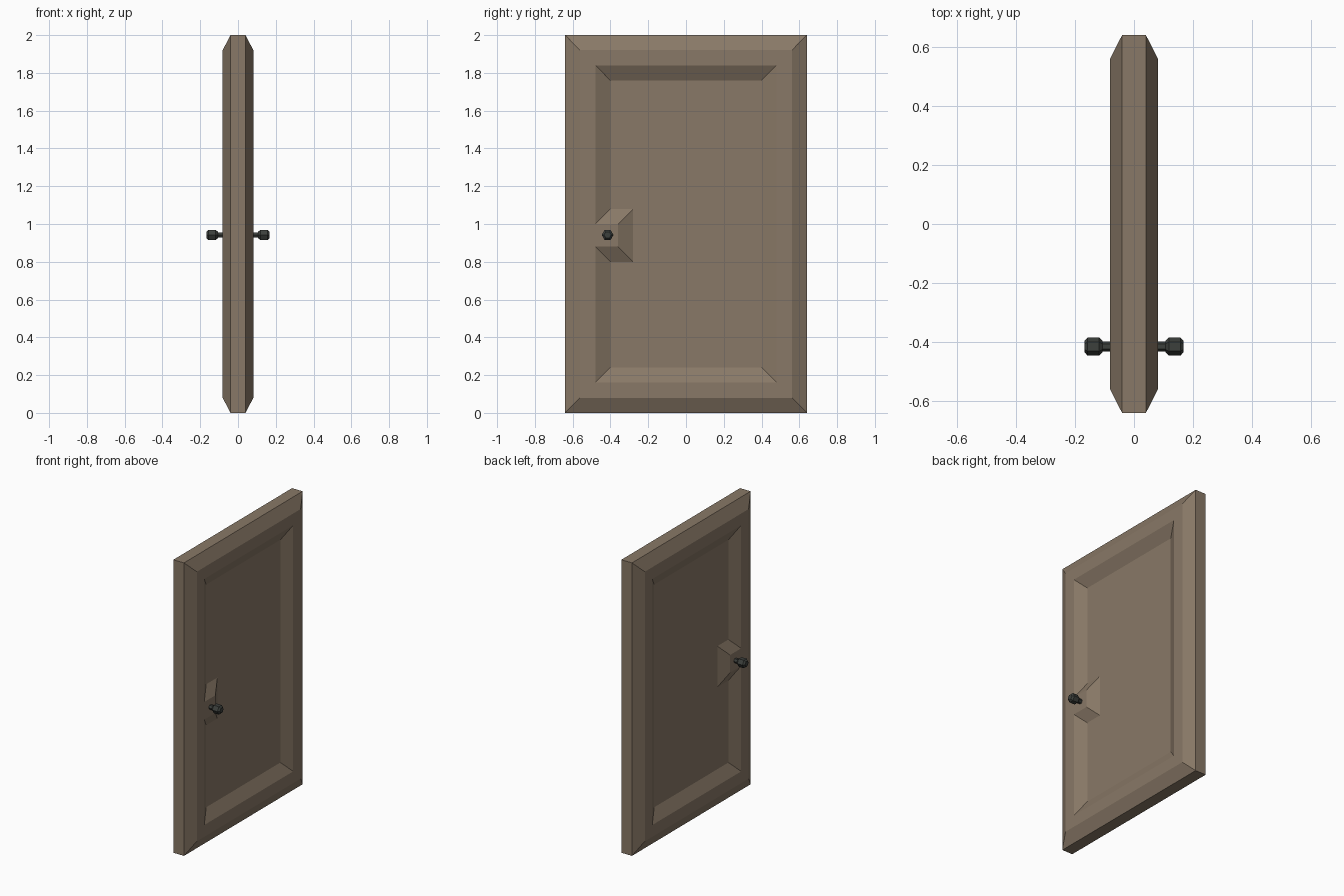
import bpy, bmesh
from math import cos, sin, pi

if "Cube" in bpy.data.objects:
    bpy.data.objects.remove(bpy.data.objects["Cube"])


def make_object(name, bm, colour):
    bmesh.ops.remove_doubles(bm, verts=bm.verts, dist=1e-5)
    bmesh.ops.recalc_face_normals(bm, faces=bm.faces)
    mesh = bpy.data.meshes.new(name)
    bm.to_mesh(mesh)
    bm.free()
    mat = bpy.data.materials.new(name + "_material")
    mat.diffuse_color = (*colour, 1)
    mat.use_nodes = True
    mat.node_tree.nodes["Principled BSDF"].inputs["Base Color"].default_value = mat.diffuse_color
    mesh.materials.append(mat)
    ob = bpy.data.objects.new(name, mesh)
    bpy.context.collection.objects.link(ob)
    return ob


def rect(hy, z0, z1):
    return [(-hy, z0), (hy, z0), (hy, z1), (-hy, z1)]


RIM, FACE = 0.04, 0.081    # half thickness at the rim / on the frame face
KNOB_Y, KNOB_Z = -0.415, 0.942

# Door slab: chamfered edge, flat frame, sunken panel with a raised lock block
bm = bmesh.new()
edge = rect(0.64, 0, 2)
frame = rect(0.56, 0.08, 1.92)
lip = rect(0.48, 0.16, 1.84) + [(-0.48, 1.0), (-0.36, 1.0), (-0.36, 0.88), (-0.48, 0.88)]
panel = rect(0.40, 0.24, 1.76) + [(-0.40, 1.08), (-0.28, 1.08), (-0.28, 0.80), (-0.40, 0.80)]
for s in (-1, 1):
    def loop(points, x):
        return [bm.verts.new((s * x, y, z)) for y, z in points]

    m, r, f = loop(edge, 0), loop(edge, RIM), loop(frame, FACE)
    l, p = loop(lip, FACE), loop(panel, RIM)
    for a, b in ((m, r), (r, f), (l, p)):
        n = len(a)
        for i in range(n):
            bm.faces.new((a[i], a[(i + 1) % n], b[(i + 1) % n], b[i]))
    for i in range(3):
        bm.faces.new((f[i], f[i + 1], l[i + 1], l[i]))
    bm.faces.new([f[3], f[0], l[0]] + l[:2:-1])   # frame side carrying the lock block
    bm.faces.new(p)
bmesh.ops.remove_doubles(bm, verts=bm.verts, dist=1e-5)
mid = [e for e in bm.edges if all(abs(v.co.x) < 1e-6 for v in e.verts)]
bmesh.ops.dissolve_edges(bm, edges=mid, use_verts=True)
make_object("door_slab", bm, (0.25, 0.19, 0.135))


# Hexagonal turned parts along x, one on each side of the door
def turned(name, profile, side):
    bm = bmesh.new()
    rings = [[bm.verts.new((side * x, KNOB_Y + r * cos(k * pi / 3), KNOB_Z + r * sin(k * pi / 3)))
              for k in range(6)] for x, r in profile]
    for a, b in zip(rings, rings[1:]):
        for k in range(6):
            bm.faces.new((a[k], a[(k + 1) % 6], b[(k + 1) % 6], b[k]))
    bm.faces.new(rings[0])
    bm.faces.new(rings[-1])
    make_object(name, bm, (0.045, 0.05, 0.045))


for side, label in ((1, "right"), (-1, "left")):
    turned("knob_stem_" + label, [(0.07, 0.0165), (0.115, 0.0165)], side)
    turned("door_knob_" + label,
           [(0.106, 0.019), (0.118, 0.031), (0.157, 0.031), (0.168, 0.019)], side)
